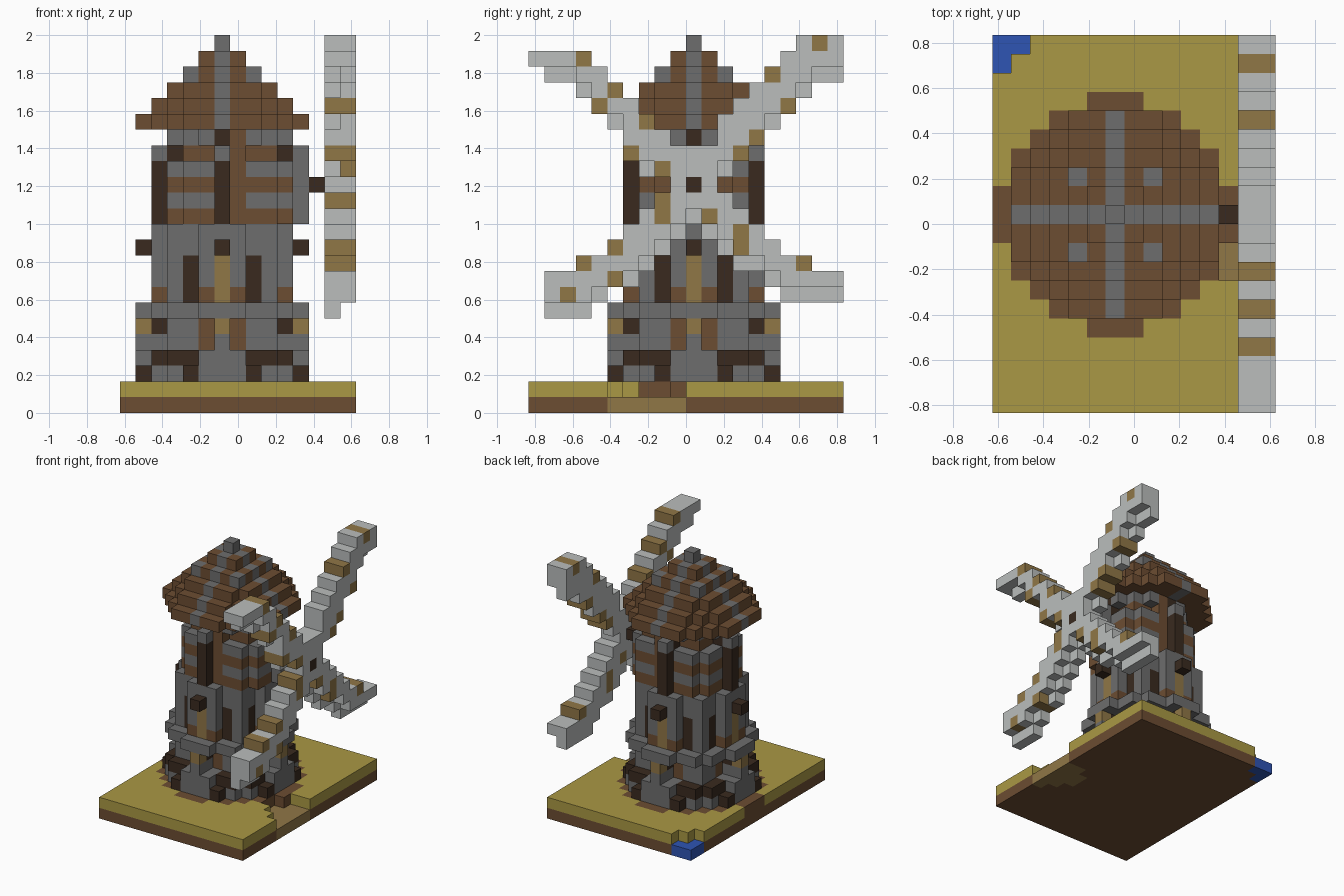
import bpy
import bmesh
from mathutils import Vector

cube = bpy.data.objects.get("Cube")
if cube:
    bpy.data.objects.remove(cube)

S = 1 / 12                       # size of one block
OX, OY = -0.125, 0.0             # corner of the tower's centre block

PALETTE = {
    "olive_grass": (168, 151, 70), "brown_wood": (108, 78, 53),
    "tan_wood": (143, 118, 72), "dark_wood": (60, 46, 36),
    "grey_stone": (109, 109, 109), "pale_canvas": (185, 188, 187),
    "blue_water": (50, 85, 178),
}
GRASS, BROWN, TAN, DARK, GREY, PALE, BLUE = range(len(PALETTE))
materials = []
for name, rgb in PALETTE.items():
    mat = bpy.data.materials.new(name)
    mat.use_nodes = True
    colour = [(c / 255) ** 2.2 for c in rgb] + [1]
    mat.diffuse_color = colour
    mat.node_tree.nodes["Principled BSDF"].inputs["Base Color"].default_value = colour
    materials.append(mat)

parts = {}


def put(part, u, v, k, colour):
    parts.setdefault(part, {})[u, v, k] = colour


def disc(limit, reach=6):
    """Blocks of a round layer, with distance along and across the nearest axis."""
    for u in range(-reach, reach + 1):
        for v in range(-reach, reach + 1):
            if u * u + v * v <= limit:
                a, b = abs(u), abs(v)
                yield u, v, max(a, b), min(a, b)


# Ground slab with dirt ring, sunken path and pond
for u in range(-6, 9):
    for v in range(-10, 10):
        path = u >= 6 and -min(u - 3, 5) <= v <= (-2 if u == 6 else -1)
        pond = (u + 6) + (9 - v) <= 1
        put("ground", u, v, 0, TAN if path else BLUE if pond else BROWN)
        if not path and not pond:
            put("ground", u, v, 1, BROWN if u * u + v * v <= 37 else GRASS)
put("doorstep", 5, -2, 2, BROWN)


# Lower tower: footing, recessed wall with buttresses, ledge
def footing(k, a, b):
    if k == 2:
        return DARK if (a, b) == (5, 2) else GREY
    return DARK if a < 5 and b >= 2 else GREY


for u, v, a, b in disc(29):
    put("footing", u, v, 2, footing(2, a, b))
for u, v, a, b in disc(26):
    put("footing", u, v, 3, footing(3, a, b))
    put("stone_ledge", u, v, 6, GREY)
for k in (4, 5):
    for u, v, a, b in disc(25):
        if a <= 3 or b == 0:
            colour = BROWN if (a, b) == (3, 1) else GREY
            if k == 5 and b == 0:
                colour = TAN if a == 5 else DARK
            put("lower_wall", u, v, k, colour)

# Middle tower: wooden panels, slit windows and projecting beam ends
for k in range(7, 12):
    for u, v, a, b in disc(18):
        colour = GREY
        if k < 10:
            if (a, b) == (4, 0):
                colour = TAN
            elif (a, b) == (3, 2):
                colour = DARK
            elif k == 7 and (a, b) == (4, 1):
                colour = BROWN
        put("middle_wall", u, v, k, colour)
for u, v in ((5, 0), (-5, 0), (0, 5), (0, -5)):
    put("beam_ends", u, v, 10, DARK)

# Upper tower: banded wall with four posts, one block longer toward the sails
for k in range(12, 18):
    for u, v, a, b in disc(16 if k < 17 else 10):
        if k == 16 and a > 2 and b > 0:
            continue
        colour = BROWN if k in (12, 14, 16) else GREY
        part = "upper_wall"
        if b == 0 and a >= 3:
            part = "posts"
            colour = GREY if k == 16 and a == 4 else DARK
        elif k == 17:
            colour = GREY
        if u == 4:
            colour = GREY
        put(part, u + (u > 0), v, k, colour)
        if u == 0:
            put("upper_wall", 1, v, k, GREY if a == 4 else colour if b or a < 3 else BROWN)
for k in range(12, 17):
    for v in (4, -4):
        parts["upper_wall"].pop((1, v, k), None)

# Stepped round roof with stone ridges and a finial
for k, limit in zip(range(18, 24), (29, 20, 13, 8, 2, 0)):
    for u, v, a, b in disc(limit):
        stone = b == 0 or (k == 21 and a == b == 2)
        put("roof", u, v, k, GREY if stone else BROWN)

# Sails: rows of (level, first block, last block, tan block)
SAILS = {
    "front_upper_sail": ((22, -10, -7, -7), (21, -9, -6, None), (20, -7, -5, -5),
                         (19, -6, -4, -6), (18, -5, -3, -3), (17, -4, -2, None),
                         (16, -4, -1, -4), (15, -3, 0, -2)),
    "back_upper_sail": ((23, 7, 9, 8), (22, 6, 9, None), (21, 5, 9, 5),
                        (20, 4, 7, None), (19, 3, 6, 6), (18, 2, 5, None),
                        (17, 2, 4, 4), (16, 1, 3, 3), (15, 0, 2, None)),
    "front_lower_sail": ((6, -9, -7, None), (7, -9, -6, -8), (8, -9, -4, -5),
                         (9, -7, -3, -7), (10, -5, -2, -5), (11, -4, -1, None),
                         (12, -3, 0, -2), (13, -2, 1, -2)),
    "back_lower_sail": ((7, 6, 9, None), (8, 5, 9, None), (9, 3, 7, 7),
                        (10, 2, 5, 3), (11, 1, 4, 3), (12, 0, 3, 1),
                        (13, 0, 2, None)),
}
for name, rows in SAILS.items():
    filled = {(v, k): v == tan for k, lo, hi, tan in rows for v in range(lo, hi + 1)}
    for (v, k), tan in filled.items():
        put(name, 7, v, k, TAN if tan else PALE)
        # the outer layer leaves out the lowest block of each column
        if (v, k - 1) in filled or (v, k + 1) not in filled or tan:
            if k > 6:
                put(name, 8, v, k, TAN if tan else PALE)

# Hub and axle
for v in (-1, 0, 1):
    for k in (14, 15, 16):
        for u in (7, 8):
            put("sail_hub", u, v, k, PALE)
for u in (6, 7, 8):
    parts["sail_hub"].pop((u, 0, 14), None)
    put("axle", u, 0, 14, DARK)

# Keep one block per place, then mesh only the exposed block faces
owner = {}
for name, blocks in parts.items():
    for cell in blocks:
        owner[cell] = name

AXES = [Vector(d) for d in ((1, 0, 0), (0, 1, 0), (0, 0, 1))]
for name, blocks in parts.items():
    bm = bmesh.new()
    corners = {}

    def corner(p):
        key = tuple(round(c * 2) for c in p)
        if key not in corners:
            corners[key] = bm.verts.new((OX + p.x * S, OY + p.y * S, p.z * S))
        return corners[key]

    for cell, colour in blocks.items():
        if owner[cell] != name:
            continue
        centre = Vector(cell) + Vector((0.5, 0.5, 0.5))
        for i in range(3):
            for sign in (1, -1):
                n = AXES[i] * sign
                if tuple(int(c) for c in Vector(cell) + n) in owner:
                    continue
                s, t = AXES[(i + 1) % 3] * sign, AXES[(i + 2) % 3]
                loop = (-s - t, s - t, s + t, t - s)
                face = bm.faces.new([corner(centre + (n + d) / 2) for d in loop])
                face.material_index = colour
    mesh = bpy.data.meshes.new(name)
    bm.to_mesh(mesh)
    bm.free()
    for mat in materials:
        mesh.materials.append(mat)
    bpy.context.collection.objects.link(bpy.data.objects.new(name, mesh))
